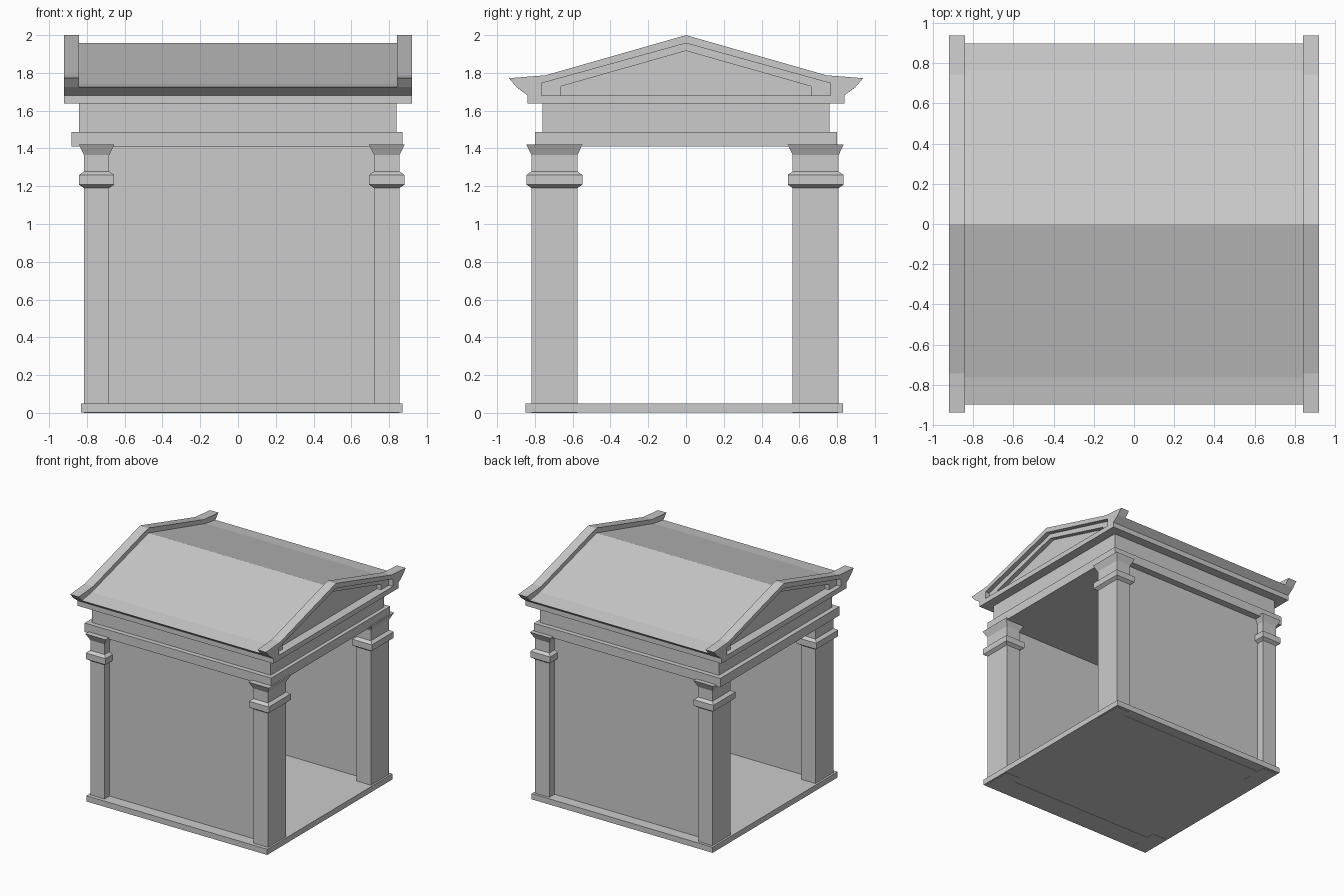
import bpy, bmesh

if "Cube" in bpy.data.objects:
    bpy.data.objects.remove(bpy.data.objects["Cube"])


def finish(name, bm):
    bmesh.ops.recalc_face_normals(bm, faces=bm.faces)
    mesh = bpy.data.meshes.new(name)
    bm.to_mesh(mesh)
    bm.free()
    obj = bpy.data.objects.new(name, mesh)
    bpy.context.collection.objects.link(obj)
    return obj


def loft(name, rings):
    """Closed solid from a stack of equally sized vertex rings."""
    bm = bmesh.new()
    loops = [[bm.verts.new(p) for p in ring] for ring in rings]
    n = len(loops[0])
    for a, b in zip(loops, loops[1:]):
        for i in range(n):
            j = (i + 1) % n
            bm.faces.new((a[i], a[j], b[j], b[i]))
    bm.faces.new(loops[0][::-1])
    bm.faces.new(loops[-1])
    return finish(name, bm)


def stack(name, x0, x1, y0, y1, profile):
    """Rectangular tower; profile is (outward offset, z)."""
    return loft(name, [[(x0 - o, y0 - o, z), (x1 + o, y0 - o, z),
                        (x1 + o, y1 + o, z), (x0 - o, y1 + o, z)] for o, z in profile])


def box(name, x0, x1, y0, y1, z0, z1):
    return stack(name, x0, x1, y0, y1, [(0, z0), (0, z1)])


def prism(name, half, x0, x1):
    """Extrude along x a (y, z) half outline, starting and mirrored about y = 0."""
    outline = half + [(-y, z) for y, z in reversed(half) if y > 0]
    return loft(name, [[(x, y, z) for y, z in outline] for x in (x0, x1)])


def rake(name, outer, inner, x0, x1):
    """Inverted V frame between two half outlines running apex to foot."""
    def full(half):
        return [(-y, z) for y, z in reversed(half)] + half[1:]
    a, b = full(outer), full(inner)[::-1]
    return loft(name, [[(x, y, z) for y, z in a + b] for x in (x0, x1)])


# Floor slab, pillars and walls pass through to its underside
box("floor_slab", -0.832, 0.87, -0.85, 0.83, 0.002, 0.05)

# Corner pillars with collar and flared capital
pillar = [(0, 0), (0, 1.19), (0.026, 1.208), (0.026, 1.26),
          (0, 1.278), (0, 1.365), (0.028, 1.422)]
for xs, x0, x1 in (("left", -0.815, -0.682), ("right", 0.72, 0.855)):
    for ys, y0, y1 in (("front", -0.818, -0.575), ("back", 0.565, 0.808)):
        stack(f"{ys}_{xs}_pillar", x0, x1, y0, y1, pillar)

# Closed side walls
box("front_wall", -0.75, 0.79, -0.752, -0.65, 0, 1.43)
box("back_wall", -0.75, 0.79, 0.64, 0.738, 0, 1.43)

# Entablature
box("architrave", -0.882, 0.872, -0.80, 0.799, 1.41, 1.487)
box("frieze", -0.842, 0.84, -0.76, 0.76, 1.487, 1.638)
box("cornice", -0.921, 0.921, -0.84, 0.839, 1.638, 1.681)

# Roof body, its ends form the recessed gable panels
prism("roof", [(0, 1.957), (0.765, 1.745), (0.898, 1.725), (0.839, 1.681)], -0.843, 0.843)

# Stepped gable frames at both ends
edge = [(0, 2.0), (0.745, 1.787), (0.938, 1.772), (0.897, 1.725), (0.839, 1.681)]
step = [(0, 1.957), (0.765, 1.745), (0.765, 1.681)]
panel = [(0, 1.917), (0.663, 1.728), (0.663, 1.681)]
for side, s in (("left", -1), ("right", 1)):
    rake(f"{side}_gable_edge", edge, step, s * 0.841, s * 0.921)
    rake(f"{side}_gable_step", step, panel, s * 0.841, s * 0.881)
